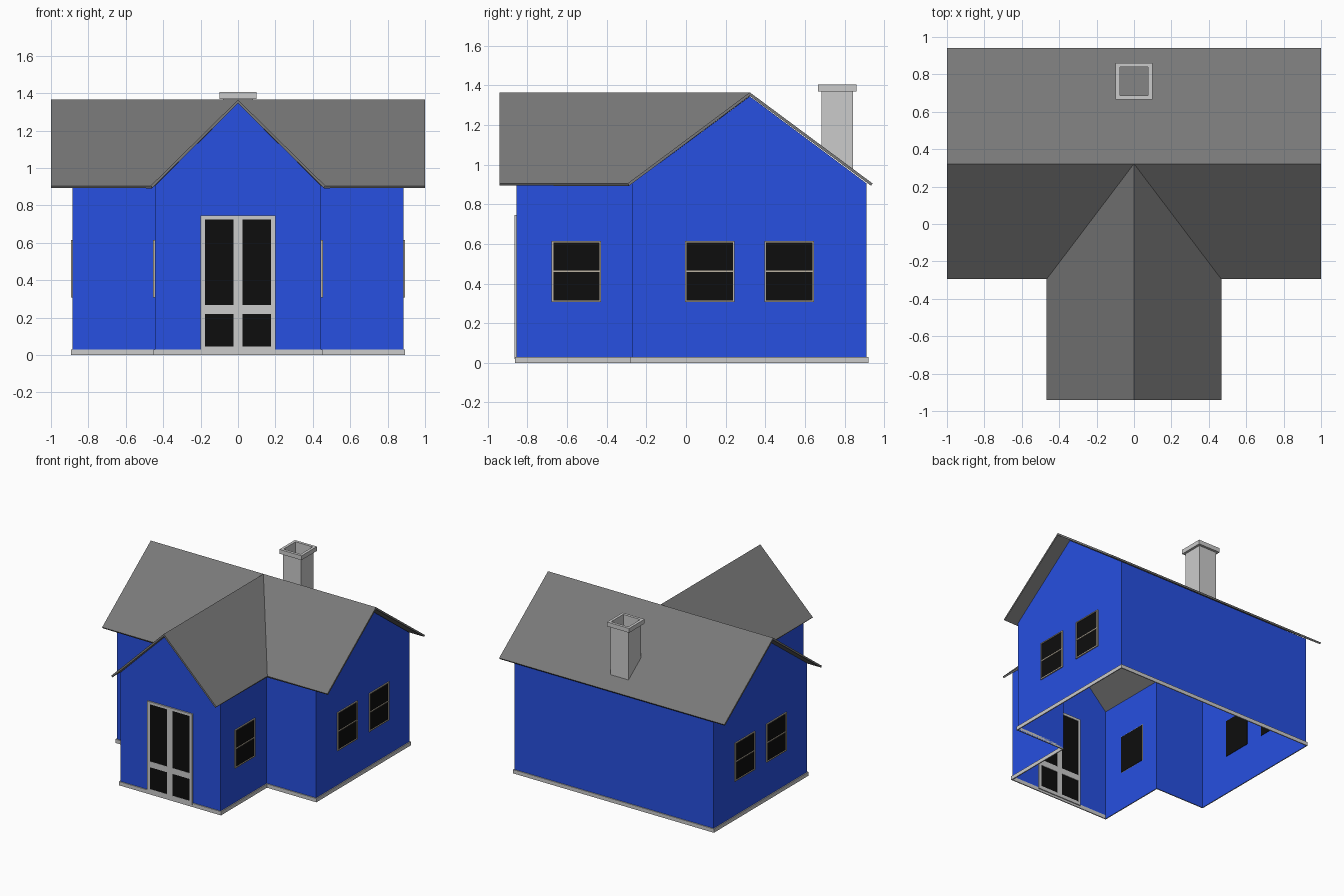
import bpy

if "Cube" in bpy.data.objects:
    bpy.data.objects.remove(bpy.data.objects["Cube"])


def material(name, rgb):
    m = bpy.data.materials.new(name)
    m.diffuse_color = (*rgb, 1)
    m.use_nodes = True
    m.node_tree.nodes["Principled BSDF"].inputs["Base Color"].default_value = m.diffuse_color
    return m


BLUE = material("blue_paint", (0.02, 0.08, 0.75))
SLATE = material("slate", (0.19, 0.19, 0.19))
BLACK = material("dark_glass", (0.004, 0.004, 0.004))
TAN = material("window_trim", (0.5, 0.45, 0.36))


def mesh(name, verts, faces, mat=None, thick=0):
    me = bpy.data.meshes.new(name)
    me.from_pydata(verts, [], faces)
    ob = bpy.data.objects.new(name, me)
    bpy.context.collection.objects.link(ob)
    if mat:
        me.materials.append(mat)
    if thick:
        s = ob.modifiers.new("thickness", 'SOLIDIFY')
        s.thickness, s.offset = thick, -1
        s.use_even_offset = s.use_quality_normals = True
    return ob


def boxes(name, items, mat=None, mirror=False):
    """One object from several (x0, x1, y0, y1, z0, z1) boxes."""
    verts, faces = [], []
    for x0, x1, y0, y1, z0, z1 in items:
        n = len(verts)
        verts += [(x, y, z) for z in (z0, z1)
                  for x, y in ((x0, y0), (x1, y0), (x1, y1), (x0, y1))]
        faces += [[n + i for i in f] for f in
                  ((3, 2, 1, 0), (4, 5, 6, 7), (0, 1, 5, 4),
                   (1, 2, 6, 5), (2, 3, 7, 6), (3, 0, 4, 7))]
    ob = mesh(name, verts, faces, mat)
    if mirror:
        ob.modifiers.new("mirror", 'MIRROR').use_mirror_merge = False
    return ob


def strip(name, loop, bottom, top, thick):
    """Upright band along a closed counter-clockwise loop."""
    n = len(loop)
    verts = [(x, y, bottom(y)) for x, y in loop] + [(x, y, top) for x, y in loop]
    faces = [(i, (i + 1) % n, (i + 1) % n + n, i + n) for i in range(n)]
    return mesh(name, verts, faces, None, thick)


def footprint(d):
    """T-shaped plan, grown outward by d."""
    m, w = 0.884 + d, 0.445 + d
    f, s, b = -0.855 - d, -0.272 - d, 0.912 + d
    return [(-w, f), (w, f), (w, s), (m, s), (m, b), (-m, b), (-m, s), (-w, s)]


# walls: open shell with three gables
EAVE, APEX, RIDGE = 0.905, 1.345, 0.322
wv = [(x, y, z) for z in (0, EAVE) for x, y in footprint(0)]
wv += [(0, -0.855, APEX), (0.884, RIDGE, APEX), (-0.884, RIDGE, APEX)]
wf = [(0, 1, 9, 16, 8), (1, 2, 10, 9), (2, 3, 11, 10), (3, 4, 12, 17, 11),
      (4, 5, 13, 12), (5, 6, 14, 18, 13), (6, 7, 15, 14), (7, 0, 8, 15)]
mesh("walls", wv, wf, BLUE)

# base board
strip("base_board", footprint(0.008), lambda y: 0, 0.03, 0.008)

# roof: main ridge with front wing joined at valleys
T, E = 1.365, 0.905
rv = [(-1, 0.942, E), (1, 0.942, E), (-1, RIDGE, T), (0, RIDGE, T), (1, RIDGE, T),
      (-1, -0.295, E), (-0.467, -0.295, E), (0.467, -0.295, E), (1, -0.295, E),
      (-0.467, -0.942, E), (0, -0.942, T), (0.467, -0.942, E)]
rf = [(1, 0, 2, 3, 4), (5, 6, 3, 2), (7, 8, 4, 3), (9, 10, 3, 6), (10, 11, 7, 3)]
mesh("roof", rv, rf, SLATE, 0.014)

# chimney shaft and cap
def square(r, cy=0.763):
    return [(-r, cy - r), (r, cy - r), (r, cy + r), (-r, cy + r)]


strip("chimney_shaft", square(0.079),
      lambda y: T - (y - RIDGE) * 0.742 - 0.008, 1.38, 0.003)
strip("chimney_cap", square(0.098), lambda y: 1.37, 1.405, 0.022)

# side windows, mirrored to the left
Z0, Z1, B = 0.307, 0.614, 0.008
for i, (x, y0, y1) in enumerate([(0.445, -0.678, -0.428),
                                 (0.884, -0.005, 0.245),
                                 (0.884, 0.396, 0.646)]):
    xs = (x, x + 0.009)
    boxes(f"window_frame_{i + 1}", [
        (*xs, y0, y0 + B, Z0, Z1), (*xs, y1 - B, y1, Z0, Z1),
        (*xs, y0 + B, y1 - B, Z0, Z0 + B), (*xs, y0 + B, y1 - B, Z1 - B, Z1),
        (*xs, y0 + B, y1 - B, 0.457, 0.465)], TAN, True)
    boxes(f"window_glass_{i + 1}",
          [(x - 0.003, x + 0.003, y0 + 0.004, y1 - 0.004, Z0 + 0.004, Z1 - 0.004)],
          BLACK, True)

# double door with rails and glass
D = (-0.866, -0.847)
boxes("door_frame", [
    (-0.2, -0.177, *D, 0.018, 0.745), (0.177, 0.2, *D, 0.018, 0.745),
    (-0.023, 0.023, *D, 0.045, 0.725),
    (-0.177, 0.177, *D, 0.018, 0.045), (-0.177, 0.177, *D, 0.725, 0.745)]
    + [(a, a + 0.154, *D, 0.22, 0.267) for a in (-0.177, 0.023)])
boxes("door_glass", [(-0.18, 0.18, -0.8645, -0.852, 0.04, 0.73)], BLACK)
